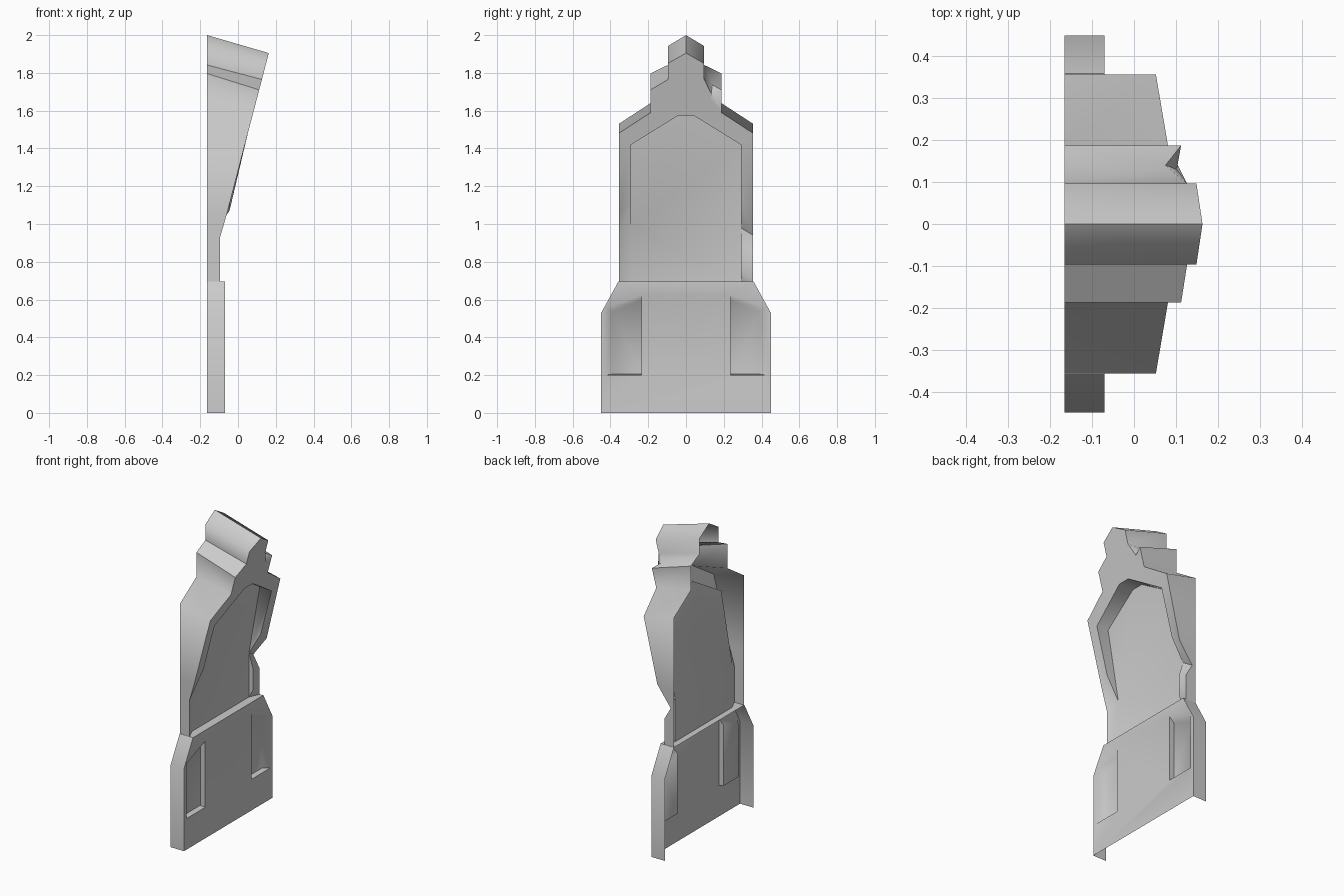
import bpy, bmesh, math

cube = bpy.data.objects.get("Cube")
if cube:
    bpy.data.objects.remove(cube, do_unlink=True)

BACK = -0.165
BASE = -0.07
LOW = -0.095
DEEP = -0.125

mat = bpy.data.materials.new("plain grey")
mat.use_nodes = True
grey = (0.6, 0.6, 0.6, 1)
mat.diffuse_color = grey
mat.node_tree.nodes["Principled BSDF"].inputs["Base Color"].default_value = grey


def lean(z):
    """Depth of the front frame: upright low down, leaning forward above."""
    if z <= 0.93:
        return LOW
    if z <= 1.05:
        return LOW + 0.035 * (z - 0.93) / 0.12
    return 0.163 - 0.261 * (1.905 - z)


def finish(bm, name):
    """Orient the shell towards the front and shade it smooth with sharp edges."""
    bmesh.ops.recalc_face_normals(bm, faces=bm.faces[:])
    if sum(f.normal.x * f.calc_area() for f in bm.faces) < 0:
        bmesh.ops.reverse_faces(bm, faces=bm.faces[:])
    mesh = bpy.data.meshes.new(name)
    bm.to_mesh(mesh)
    bm.free()
    mesh.materials.append(mat)
    obj = bpy.data.objects.new(name, mesh)
    bpy.context.collection.objects.link(obj)
    bpy.ops.object.select_all(action="DESELECT")
    obj.select_set(True)
    bpy.context.view_layer.objects.active = obj
    bpy.ops.object.shade_smooth_by_angle(angle=math.radians(60))


def build_arched_panel():
    # Half outline: y, front z, back z
    outline = [(0.356, 0.695, 0.695), (0.356, 0.93, 0.93), (0.356, 1.05, 1.05),
               (0.356, 1.48, 1.53), (0.187, 1.59, 1.64), (0.187, 1.71, 1.797),
               (0.096, 1.765, 1.842), (0.096, 1.85, 1.942)]
    bm = bmesh.new()

    def vert(x, y, z):
        return bm.verts.new((x, y, z))

    def face(*verts):
        bm.faces.new(verts)

    peak, peak_back = vert(lean(1.905), 0, 1.905), vert(BACK, 0, 2.0)

    def half(s):
        a = [vert(lean(z), s * y, z) for y, z, _ in outline] + [peak]
        b = [vert(BACK, s * y, z) for y, _, z in outline] + [peak_back]

        # Arch frame corners and sunken floor corners
        r0, r1, r2 = [vert(lean(z), s * y, z)
                      for y, z in ((0.29, 1.12), (0.29, 1.42), (0.04, 1.575))]
        sole, foot, f1, f2 = [vert(x, s * y, z) for x, y, z in (
            (DEEP, 0.29, 0.695), (DEEP, 0.29, 0.98),
            (-0.048, 0.29, 1.425), (-0.025, 0.04, 1.575))]
        face(a[1], a[2], r0, foot)
        face(a[2], a[3], r1, r0)
        face(a[3], a[4], r2, r1)
        face(a[4], a[6], r2)
        face(foot, r0, r1, f1)
        face(r1, r2, f2, f1)

        # Edge walls
        for i in (1, 2, 3, 4, 6, 7):
            face(a[i], a[i + 1], b[i + 1], b[i])

        if s > 0:
            # Worn side: chipped shoulder and dented waist
            chip = vert(0.075, 0.14, 1.737)
            root = vert(lean(1.67), 0.13, 1.67)
            face(a[5], chip, b[5])
            face(chip, a[6], b[6], b[5])
            face(a[4], a[5], root)
            face(a[5], chip, root)
            face(chip, a[6], root)
            face(a[4], root, a[6])
            a[1].co.x, a[1].co.z = -0.14, 0.94
            a[2].co.x, a[2].co.z = -0.045, 1.07
            waist = vert(LOW, 0.356, 0.86)
            i0, i1 = vert(LOW, 0.29, 0.75), vert(LOW, 0.29, 0.88)
            face(a[0], waist, a[1], b[1], b[0])
            face(a[0], waist, i1, i0)
            face(waist, a[1], i1)
            face(a[1], foot, i1)
            face(i0, i1, foot, sole)
            face(a[0], i0, sole)
        else:
            face(a[5], a[6], b[6], b[5])
            face(a[4], a[5], a[6])
            face(a[0], a[1], b[1], b[0])
            face(a[0], a[1], foot, sole)
        return [sole, foot], [foot, f1, f2], [f2, r2], [r2, a[6], a[7]]

    # Central faces span both halves: apron, recess floor, recess top, crown
    for left, right, tip in zip(half(1), half(-1), ([], [], [], [peak])):
        face(*left, *tip, *reversed(right))
    finish(bm, "arched_panel")


def build_base():
    bm = bmesh.new()

    def vert(x, y, z):
        return bm.verts.new((x, y, z))

    def face(*verts):
        bm.faces.new(verts)

    def half(s):
        # Edge walls
        rim = ((0.449, 0), (0.449, 0.53), (0.358, 0.695))
        p0, p1, p2 = [vert(BASE, s * y, z) for y, z in rim]
        q0, q1, q2 = [vert(BACK, s * y, z) for y, z in rim]
        face(p0, p1, q1, q0)
        face(p1, p2, q2, q1)

        # Side pocket with sloping outer and top walls
        inner, outer, outer_top, top = [vert(BASE, s * y, z) for y, z in (
            (0.235, 0.2), (0.425, 0.2), (0.42, 0.555), (0.235, 0.625))]
        g0, g1, g2, g3 = [vert(BASE - 0.033, s * y, z) for y, z in (
            (0.235, 0.205), (0.235, 0.595), (0.39, 0.535), (0.39, 0.205))]
        face(inner, top, g1, g0)
        face(inner, g0, g3, outer)
        face(outer, g3, g2, outer_top)
        face(g1, top, outer_top, g2)
        face(g0, g1, g2, g3)
        face(p0, p1, outer_top, outer)
        face(p1, p2, top, outer_top)
        return [inner, top], [top, p2], [p0, outer, inner], [p2, q2]

    # Central faces span both halves: middle, upper band, lower band, top ledge
    for left, right in zip(half(1), half(-1)):
        face(*left, *reversed(right))
    finish(bm, "base")


build_arched_panel()
build_base()
